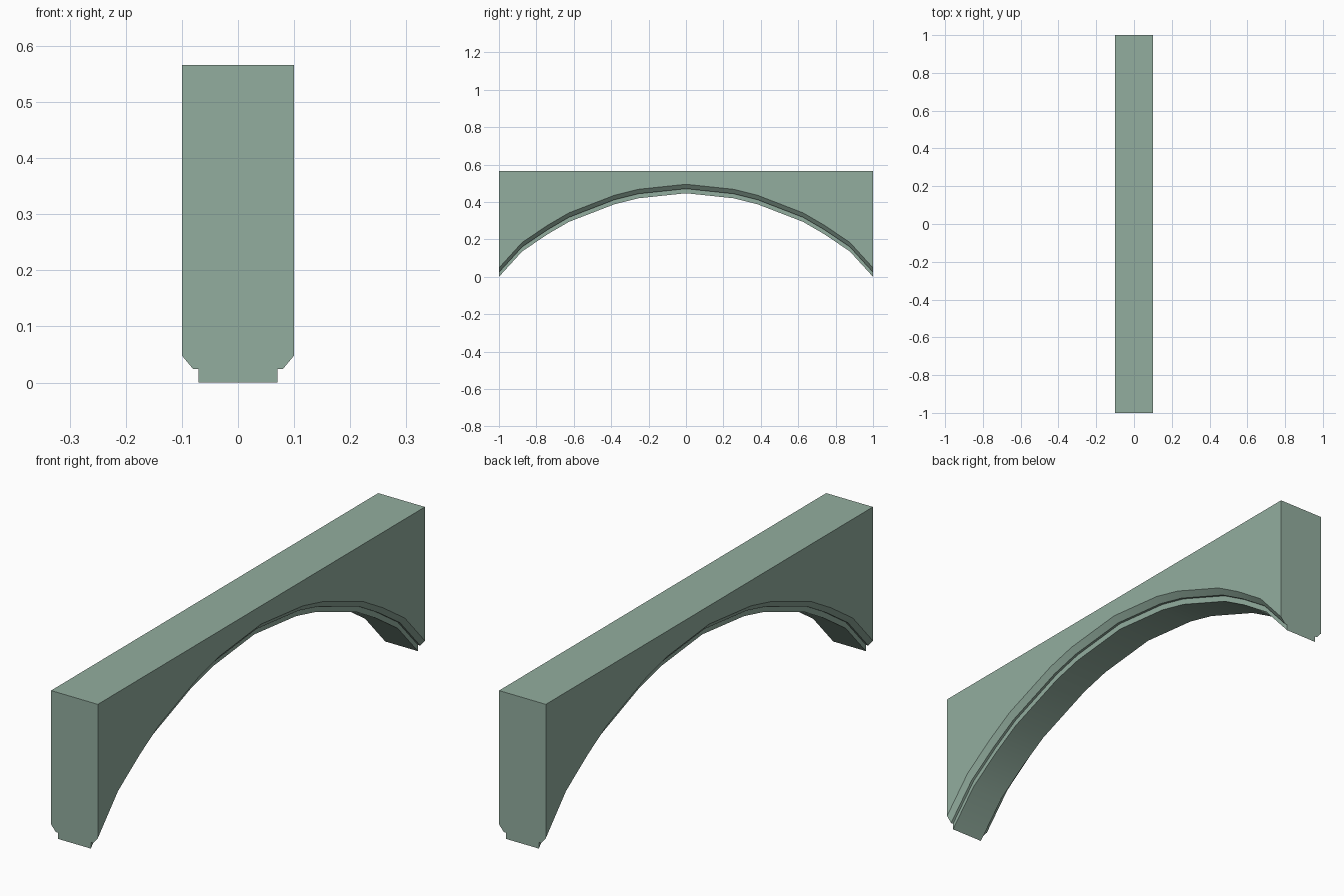
import bpy, bmesh

cube = bpy.data.objects.get("Cube")
if cube:
    bpy.data.objects.remove(cube, do_unlink=True)

# Stone colour
stone = bpy.data.materials.new("grey_green_stone")
stone.use_nodes = True
colour = (0.29, 0.42, 0.345, 1)
stone.diffuse_color = colour
stone.node_tree.nodes["Principled BSDF"].inputs["Base Color"].default_value = colour

TOP = 0.566
# Underside of half the arch (y, z), from springing to crown
half = [(-1, 0), (-0.877, 0.135), (-0.743, 0.226), (-0.626, 0.294),
        (-0.38, 0.389), (-0.255, 0.42), (0, 0.447)]
arch = half + [(-y, z) for y, z in reversed(half[:-1])]
# Moulded edge (x, height above underside): soffit, step, ledge, chamfer
moulding = [(0.07, 0), (0.07, 0.024), (0.08, 0.024), (0.1, 0.048)]

# Sweep the moulded section along the arch, up to the level top
bm = bmesh.new()
rings = []
for y, z in arch:
    right = [(-x, y, z + h) for x, h in moulding] + [(-0.1, y, TOP)]
    left = [(-x, y, h) for x, y, h in reversed(right)]
    rings.append([bm.verts.new(p) for p in right + left])
for a, b in zip(rings, rings[1:]):
    for i in range(len(a)):
        j = (i + 1) % len(a)
        bm.faces.new((a[i], a[j], b[j], b[i]))
# End faces
bm.faces.new(rings[0])
bm.faces.new(rings[-1])
bmesh.ops.recalc_face_normals(bm, faces=bm.faces[:])

mesh = bpy.data.meshes.new("arch_span")
bm.to_mesh(mesh)
bm.free()
mesh.materials.append(stone)
span = bpy.data.objects.new("arch_span", mesh)
bpy.context.collection.objects.link(span)

# Soft shading along the curve, crisp moulding edges
bpy.ops.object.select_all(action="DESELECT")
span.select_set(True)
bpy.context.view_layer.objects.active = span
bpy.ops.object.shade_smooth_by_angle(angle=0.5)
